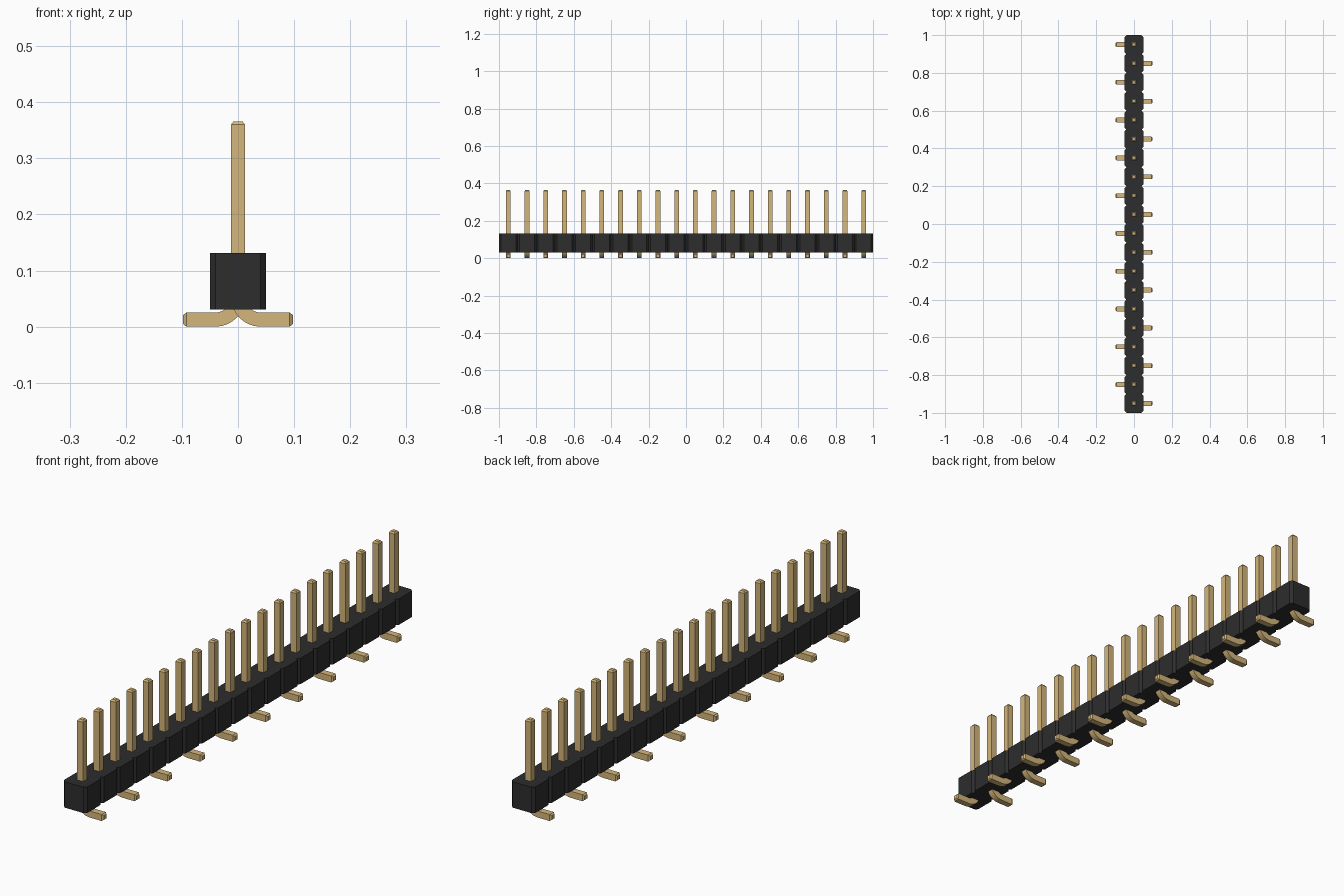
import bpy, bmesh, math
from mathutils import Vector

cube = bpy.data.objects.get("Cube")
if cube:
    bpy.data.objects.remove(cube, do_unlink=True)

COUNT, PITCH = 20, 0.1
HALF, CHAMFER = 0.05, 0.01            # housing half width and corner cut
BASE, TOP = 0.031, 0.131              # housing bottom and top
PIN = 0.0126                          # half thickness of a pin
TIP, TIP_LEN = 0.0079, 0.006          # half thickness and length of tapered tips
PIN_TOP, FOOT_END = 0.366, 0.098
BEND = 0.053 - PIN                    # centreline bend radius
BEND_STEPS = 8


def material(name, rgb):
    m = bpy.data.materials.new(name)
    m.use_nodes = True
    m.diffuse_color = (*rgb, 1)
    bsdf = next(n for n in m.node_tree.nodes if n.type == 'BSDF_PRINCIPLED')
    bsdf.inputs["Base Color"].default_value = (*rgb, 1)
    return m


def to_mesh(bm, name, mat):
    bmesh.ops.recalc_face_normals(bm, faces=bm.faces[:])
    me = bpy.data.meshes.new(name)
    bm.to_mesh(me)
    bm.free()
    me.materials.append(mat)
    return me


def add_object(name, me):
    ob = bpy.data.objects.new(name, me)
    bpy.context.collection.objects.link(ob)
    return ob


black = material("black plastic", (0.026, 0.026, 0.026))
gold = material("gold metal", (0.66, 0.47, 0.20))

# Housing: notched outline extruded upwards
start = -COUNT * PITCH / 2
side = []
for i in range(COUNT):
    y0 = start + i * PITCH
    side += [(HALF - CHAMFER, y0), (HALF, y0 + CHAMFER),
             (HALF, y0 + PITCH - CHAMFER)]
side.append((HALF - CHAMFER, -start))
outline = side + [(-x, y) for x, y in reversed(side)]
bm = bmesh.new()
face = bm.faces.new([bm.verts.new((x, y, BASE)) for x, y in outline])
ext = bmesh.ops.extrude_face_region(bm, geom=[face], use_keep_orig=True)
bmesh.ops.translate(bm, vec=(0, 0, TOP - BASE),
                    verts=[v for v in ext["geom"] if isinstance(v, bmesh.types.BMVert)])
add_object("housing", to_mesh(bm, "housing", black))

# Pin: square section swept down the post, round the bend and along the foot
# Each station is (x, z, travel angle, half thickness)
stations = [(0, PIN_TOP, 0, TIP), (0, PIN_TOP - TIP_LEN, 0, PIN)]
for i in range(BEND_STEPS + 1):
    a = math.pi / 2 * i / BEND_STEPS
    stations.append((BEND * (1 - math.cos(a)),
                     PIN + BEND * (1 - math.sin(a)), a, PIN))
stations += [(FOOT_END - TIP_LEN, PIN, math.pi / 2, PIN),
             (FOOT_END, PIN, math.pi / 2, TIP)]
bm = bmesh.new()
rings = []
for x, z, a, h in stations:
    across = Vector((math.cos(a), 0, math.sin(a)))
    rings.append([bm.verts.new(Vector((x, sy * h, z)) + across * (sx * h))
                  for sx, sy in ((-1, -1), (1, -1), (1, 1), (-1, 1))])
for r, s in zip(rings, rings[1:]):
    for k in range(4):
        bm.faces.new((r[k], r[(k + 1) % 4], s[(k + 1) % 4], s[k]))
bm.faces.new(rings[0])
bm.faces.new(rings[-1])
pin_mesh = to_mesh(bm, "pin", gold)

# Row of pins, feet alternating left and right
pins = []
for i in range(COUNT):
    ob = add_object(f"pin_{i + 1:02d}", pin_mesh)
    ob.location.y = start + (i + 0.5) * PITCH
    ob.rotation_euler.z = math.pi * (i % 2)
    pins.append(ob)

# Smooth the bend, keep the square edges sharp
for ob in bpy.context.selected_objects:
    ob.select_set(False)
pins[0].select_set(True)
bpy.context.view_layer.objects.active = pins[0]
bpy.ops.object.shade_smooth_by_angle(angle=math.radians(25))
